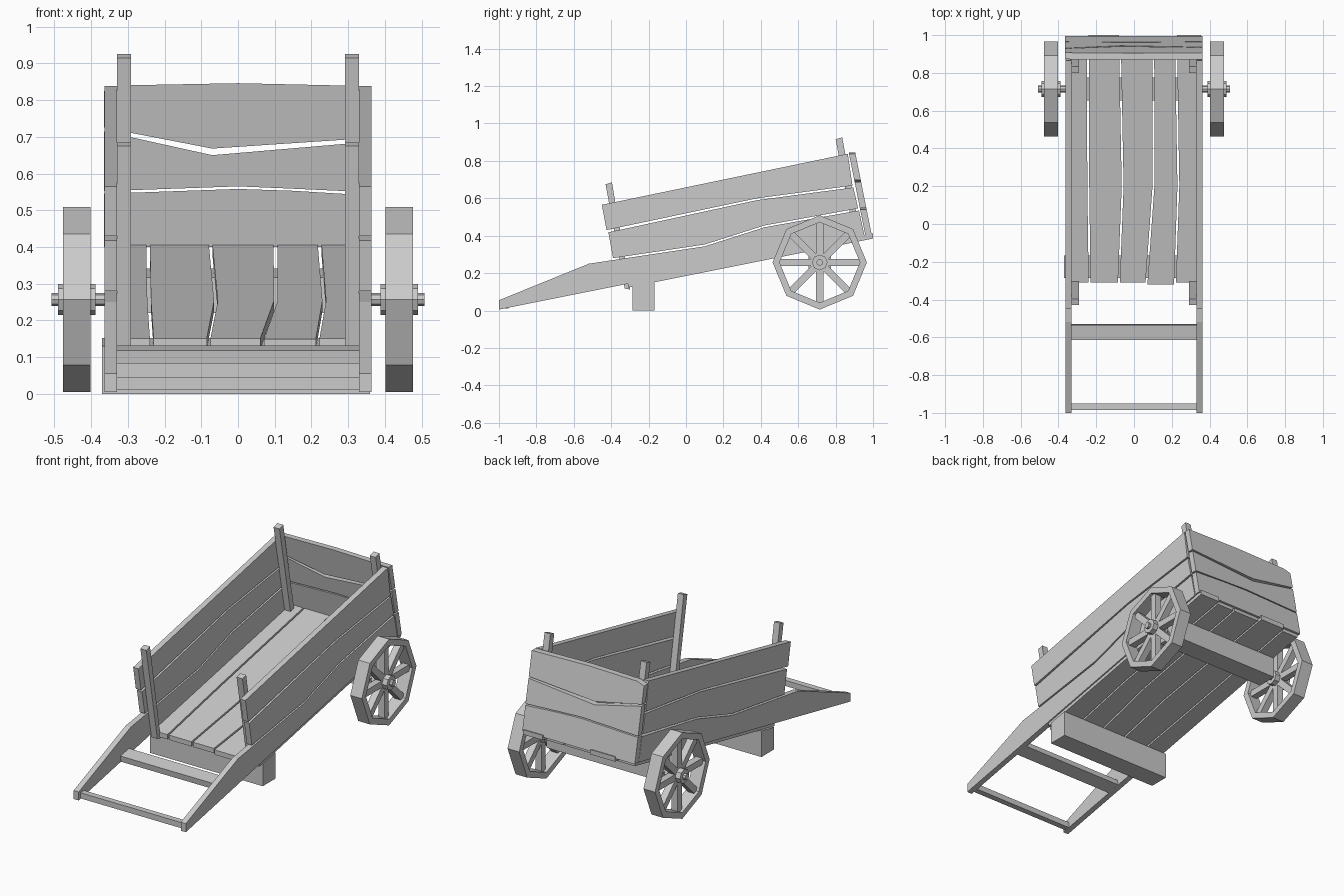
import bpy, bmesh, math
from mathutils import Vector

if "Cube" in bpy.data.objects:
    bpy.data.objects.remove(bpy.data.objects["Cube"])

wood = bpy.data.materials.new("grey wood")
wood.use_nodes = True
GREY = (0.6, 0.6, 0.6, 1)
wood.diffuse_color = GREY
wood.node_tree.nodes["Principled BSDF"].inputs["Base Color"].default_value = GREY
SLOPE = 0.2  # tilt of the whole bed


def finish(name, bm):
    bmesh.ops.recalc_face_normals(bm, faces=bm.faces)
    mesh = bpy.data.meshes.new(name)
    bm.to_mesh(mesh)
    bm.free()
    mesh.materials.append(wood)
    ob = bpy.data.objects.new(name, mesh)
    bpy.context.collection.objects.link(ob)
    return ob


def add_solid(bm, pts, place, a, b):
    """Extrude a 2D outline from depth a to b; place maps (u, v, depth) to space."""
    lo = [bm.verts.new(place(u, v, a)) for u, v in pts]
    hi = [bm.verts.new(place(u, v, b)) for u, v in pts]
    bm.faces.new(lo)
    bm.faces.new(hi[::-1])
    n = len(pts)
    for i in range(n):
        j = (i + 1) % n
        bm.faces.new((lo[i], lo[j], hi[j], hi[i]))


def solid(name, pts, place, a, b):
    bm = bmesh.new()
    add_solid(bm, pts, place, a, b)
    return finish(name, bm)


def across(u, v, d):       # side profile (y, z), depth along x
    return Vector((d, u, v))


def on_floor(u, v, d):     # plan (x, y) on the sloping floor
    return Vector((u, v, 0.385 + SLOPE * (v - 1) + d))


def on_tail(u, v, d):      # elevation (x, z) on the leaning tail
    return Vector((u, 0.905 + SLOPE * (0.845 - v) + d, v))


def box(y0, y1, z0, z1):
    return [(y0, z0), (y1, z0), (y1, z1), (y0, z1)]


# Side boards, the lowest running forward as a pull handle
handle = [(-1, 0.005), (0.955, 0.396), (0.925, 0.535), (0.42, 0.445),
          (0.1, 0.343), (-0.52, 0.25), (-1, 0.055)]
middle = [(-0.39, 0.28), (0.1, 0.353), (0.42, 0.455), (0.92, 0.546),
          (0.895, 0.658), (0.38, 0.59), (-0.415, 0.418)]
upper = [(-0.425, 0.43), (0.38, 0.6), (0.89, 0.668), (0.865, 0.838), (-0.45, 0.565)]
for side, s in (("left", 1), ("right", -1)):
    for part, outline in (("handle", handle), ("middle", middle), ("upper", upper)):
        solid(f"{side}_{part}_board", outline, across, s * 0.33, s * 0.363)

    # Corner posts
    solid(f"{side}_front_post", [(-0.43, 0.675), (-0.328, 0.118), (-0.298, 0.112),
          (-0.396, 0.685)], across, s * 0.292, s * 0.33)
    solid(f"{side}_rear_post", [(0.80, 0.915), (0.905, 0.375), (0.938, 0.38),
          (0.835, 0.926)], across, s * 0.292, s * 0.33)

# Tail boards with split, uneven edges
tails = {
    "lower": [(-0.365, 0.4), (0.363, 0.4), (0.363, 0.54), (0.15, 0.553),
              (0, 0.558), (-0.365, 0.545)],
    "middle": [(-0.365, 0.552), (0, 0.565), (0.12, 0.56), (0.363, 0.549),
               (0.363, 0.687), (-0.07, 0.65), (-0.365, 0.715)],
    "upper": [(-0.365, 0.725), (-0.07, 0.668), (0.363, 0.697), (0.363, 0.838),
              (0, 0.846), (-0.32, 0.84), (-0.365, 0.825)],
}
for part, outline in tails.items():
    solid(f"{part}_tail_board", outline, on_tail, -0.035, 0)

# Floor planks between wandering gaps
seams = [(-0.36, -0.36, -0.36), (-0.235, -0.242, -0.245), (-0.08, -0.06, -0.075),
         (0.066, 0.103, 0.102), (0.217, 0.235, 0.222), (0.36, 0.36, 0.36)]
ends = [(-0.31, 0.98), (-0.31, 1), (-0.31, 0.98), (-0.32, 0.98), (-0.31, 1)]
G = 0.005
for i, (front, back) in enumerate(ends):
    l, r = seams[i], seams[i + 1]
    ys = (front, 0.2, back)
    outline = [(x + G, y) for x, y in zip(l, ys)]
    outline += [(x - G, y) for x, y in reversed(list(zip(r, ys)))]
    solid(f"floor_plank_{i + 1}", outline, on_floor, 0, 0.028)

# Cross members
solid("front_prop", [(-0.285, 0), (-0.168, 0), (-0.168, 0.152), (-0.285, 0.13)],
      across, -0.37, 0.36)
solid("handle_crossbar", [(-0.61, 0.083), (-0.53, 0.1), (-0.535, 0.132), (-0.615, 0.118)],
      across, -0.33, 0.33)
solid("handle_grip", box(-0.985, -0.95, 0.012, 0.045), across, -0.33, 0.33)
solid("axle_beam", [(0.655, 0.22), (0.775, 0.22), (0.775, 0.341), (0.655, 0.317)],
      across, -0.36, 0.36)

# Wheels
CY, CZ = 0.715, 0.257


def ring_pts(r, n=8):
    return [(CY + r * math.sin(2 * math.pi * i / n), CZ + r * math.cos(2 * math.pi * i / n))
            for i in range(n)]


def wheel(name, s):
    x0, x1 = s * 0.402, s * 0.477
    bm = bmesh.new()
    # Rim
    loops = [[bm.verts.new((x, y, z)) for y, z in ring_pts(r)]
             for r, x in ((0.252, x0), (0.252, x1), (0.215, x1), (0.215, x0))]
    for k in range(4):
        p, q = loops[k], loops[(k + 1) % 4]
        for i in range(8):
            j = (i + 1) % 8
            bm.faces.new((p[i], p[j], q[j], q[i]))
    # Spokes
    for i in range(8):
        a = i * math.pi / 4
        d, t = Vector((math.sin(a), math.cos(a))), Vector((math.cos(a), -math.sin(a))) * 0.019
        c = Vector((CY, CZ))
        pts = [c + d * 0.03 - t, c + d * 0.215 - t, c + d * 0.215 + t, c + d * 0.03 + t]
        add_solid(bm, [tuple(p) for p in pts], across, s * 0.42, s * 0.46)
    # Hub
    add_solid(bm, ring_pts(0.042), across, s * 0.388, s * 0.491)
    finish(name, bm)


wheel("left_wheel", 1)
wheel("right_wheel", -1)
solid("axle", ring_pts(0.018), across, -0.508, 0.508)
